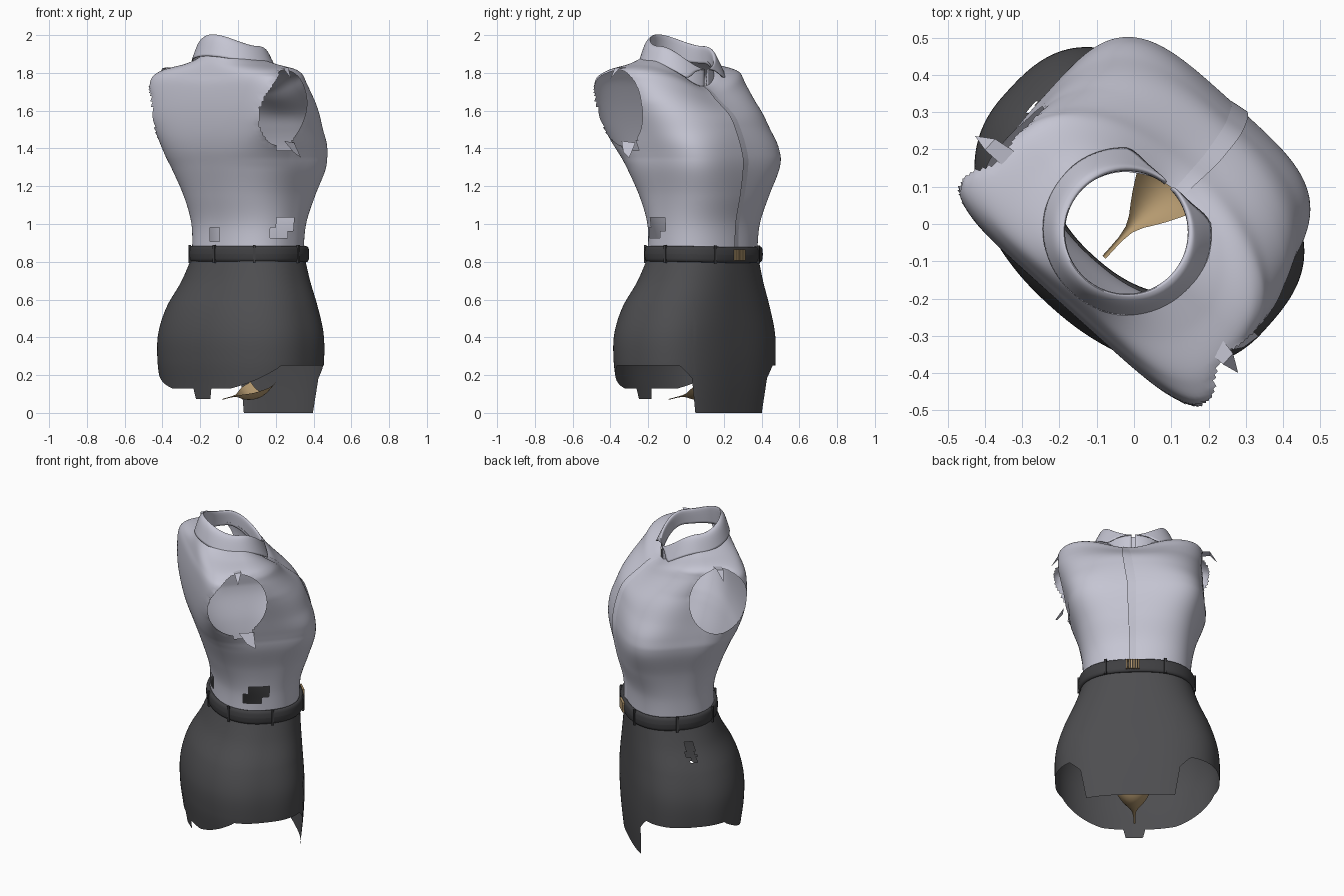
import bpy, bmesh, math
from mathutils import Matrix, Vector

if "Cube" in bpy.data.objects:
    bpy.data.objects.remove(bpy.data.objects["Cube"])

# Local frame while modelling: x = wearer's side, y = wearer's front. Turned at the end.
HEAD = math.radians(48)
C, S = math.cos(HEAD), math.sin(HEAD)
TURN = Matrix(((S, C, 0, 0), (-C, S, 0, 0), (0, 0, 1, 0), (0, 0, 0, 1)))


def material(name, rgb):
    m = bpy.data.materials.new(name)
    m.diffuse_color = (*rgb, 1)
    m.use_nodes = True
    m.node_tree.nodes["Principled BSDF"].inputs["Base Color"].default_value = m.diffuse_color
    return m


SHIRT = material("pale_grey_cloth", (0.56, 0.56, 0.65))
SKIRT = material("charcoal_cloth", (0.075, 0.075, 0.08))
BELT = material("dark_leather", (0.05, 0.05, 0.054))
TAN = material("tan", (0.46, 0.32, 0.16))


def clamp(t):
    return max(0.0, min(1.0, t))


def sample(rows, t):
    """Smooth interpolation through a list of parameter rows, t in 0..1."""
    n = len(rows) - 1
    i = min(int(t * n), n - 1)
    u = t * n - i
    p0, p1, p2, p3 = (rows[min(max(k, 0), n)] for k in (i - 1, i, i + 1, i + 2))
    return [0.5 * (2 * b + (c - a) * u + (2 * a - 5 * b + 4 * c - d) * u * u
                   + (3 * b - a - 3 * c + d) * u ** 3)
            for a, b, c, d in zip(p0, p1, p2, p3)]


def section(a, row, grow=0.0):
    """Point at angle a (0 = front) of a squarish oval.
    row: z back, z side, z front, back, front, half width, squareness front, back"""
    zb, zs, zf, b, f, w, nf, nb = row
    ca, sa = math.cos(a), math.sin(a)
    n = nf if ca > 0 else nb
    d = (f - b) / 2
    r = (abs(ca / d) ** n + abs(sa / w) ** n) ** (-1 / n) + grow
    z = zs * sa * sa + (zf if ca > 0 else zb) * ca * ca
    return Vector((r * sa, (f + b) / 2 + r * ca, z))


def finish(bm, name, mat, angle=40, shift=(0, 0, 0)):
    bmesh.ops.recalc_face_normals(bm, faces=bm.faces)
    bm.transform(TURN @ Matrix.Translation(shift))
    me = bpy.data.meshes.new(name)
    bm.to_mesh(me)
    bm.free()
    me.materials.append(mat)
    ob = bpy.data.objects.new(name, me)
    bpy.context.collection.objects.link(ob)
    bpy.ops.object.select_all(action='DESELECT')
    ob.select_set(True)
    bpy.context.view_layer.objects.active = ob
    bpy.ops.object.shade_smooth_by_angle(angle=math.radians(angle))
    return ob


def grid(fn, nu, nv, closed):
    """Surface fn(u, v), u and v in 0..1."""
    bm = bmesh.new()
    cols = nu if closed else nu + 1
    vs = [[bm.verts.new(fn(i / nu, j / nv)) for i in range(cols)] for j in range(nv + 1)]
    for j in range(nv):
        for i in range(nu):
            k = (i + 1) % cols
            bm.faces.new((vs[j][i], vs[j][k], vs[j + 1][k], vs[j + 1][i]))
    return bm


def cut(bm, rule):
    dead = [f for f in bm.faces if rule(*f.calc_center_median())]
    bmesh.ops.delete(bm, geom=dead, context='FACES')


# Shirt body
shirt_rows = [
    (0.85, 0.85, 0.85, -0.145, 0.350, 0.305, 2.3, 2.4),
    (1.00, 1.00, 1.00, -0.145, 0.355, 0.312, 2.5, 2.4),
    (1.15, 1.15, 1.15, -0.185, 0.392, 0.338, 3.0, 2.6),
    (1.30, 1.30, 1.30, -0.235, 0.418, 0.382, 3.8, 3.0),
    (1.40, 1.40, 1.40, -0.268, 0.412, 0.393, 3.8, 3.6),
    (1.50, 1.50, 1.50, -0.285, 0.385, 0.400, 3.0, 4.6),
    (1.62, 1.62, 1.58, -0.290, 0.345, 0.410, 2.4, 6.0),
    (1.73, 1.75, 1.66, -0.283, 0.250, 0.415, 2.1, 6.0),
    (1.79, 1.815, 1.70, -0.268, 0.205, 0.390, 2.1, 4.0),
    (1.85, 1.845, 1.72, -0.250, 0.170, 0.280, 2.0, 2.4),
    (1.90, 1.87, 1.73, -0.225, 0.140, 0.185, 2.0, 2.0)]


def shirt(a, v, grow=0.0):
    p = section(a, sample(shirt_rows, v), grow)
    # shoulder blades flare wider than the chest, the waist leans to one side
    high = clamp((p.z - 1.3) / 0.25) * clamp((1.88 - p.z) / 0.1)
    p.x *= 1 + 0.13 * high * clamp(-p.y / 0.25)
    p.x += 0.042 * clamp((p.z - 1.35) / 0.3) * clamp((1.98 - p.z) / 0.2) - 0.02 * clamp((1.9 - p.z) / 0.1)
    return p


bm = grid(lambda u, v: shirt(u * math.tau, v), 180, 90, True)
AF, AZ, RF, RZ = -0.10, 1.615, 0.17, 0.2  # armhole centre and radii


def arm(f, z):
    return math.hypot((f - AF) / RF, (z - AZ) / RZ)


cut(bm, lambda s, f, z: abs(s) > 0.25 and arm(f, z) < 1)
for v in bm.verts:  # round off the armhole edge
    if v.is_boundary and 1.3 < v.co.z < 1.85 and abs(v.co.x) > 0.25:
        k = arm(v.co.y, v.co.z)
        v.co.y = AF + (v.co.y - AF) / k
        v.co.z = AZ + (v.co.z - AZ) / k
# torn openings at the side and back of the waist, and below one armhole
cut(bm, lambda s, f, z: s > 0.2 and (-0.03 < f < 0.07 and 0.93 < z < 0.99
                                     or 0.0 < f < 0.12 and 0.97 < z < 1.04))
cut(bm, lambda s, f, z: f < -0.1 and -0.07 < s < 0.0 and 0.90 < z < 0.98)
cut(bm, lambda s, f, z: s > 0.25 and -0.11 < f < 0.0 and 1.39 < z < 1.50)
finish(bm, "shirt_body", SHIRT)

# Button placket
bm = grid(lambda u, v: shirt(-0.02 + 0.15 * u, 0.01 + 0.97 * v, 0.001 + 0.008 * u),
          4, 60, False)
finish(bm, "shirt_placket", SHIRT)

# Collar: inner stand, fold and outer leaf, open at the front
collar_rows = [
    (1.88, 1.85, 1.715, -0.205, 0.135, 0.170, 2, 2),
    (1.99, 1.93, 1.80, -0.195, 0.135, 0.165, 2, 2),
    (2.00, 1.94, 1.82, -0.205, 0.145, 0.178, 2, 2),
    (1.97, 1.92, 1.79, -0.225, 0.160, 0.198, 2, 2),
    (1.89, 1.85, 1.715, -0.250, 0.195, 0.230, 2, 2)]


def collar(u, v):
    gap = 0.06 + 0.68 * max(0, v - 0.5) * 2
    return section(gap + u * (math.tau - 2 * gap), sample(collar_rows, v))


ob = finish(grid(collar, 72, 20, False), "collar", SHIRT)
sol = ob.modifiers.new("thickness", 'SOLIDIFY')
sol.thickness = 0.006

# Scraps of sleeve left at the armholes
bm = bmesh.new()


def scrap(*pts):
    bm.faces.new([bm.verts.new(p) for p in pts])


scrap((0.41, -0.09, 1.44), (0.40, 0.00, 1.43), (0.45, 0.0, 1.35), (0.44, -0.05, 1.38))
for sd in (-1, 1):
    scrap((sd * 0.37, -0.12, 1.82), (sd * 0.37, -0.07, 1.825),
          (sd * 0.43, -0.08, 1.83), (sd * 0.43, -0.12, 1.825))
    scrap((sd * 0.43, -0.12, 1.825), (sd * 0.43, -0.08, 1.83), (sd * 0.475, -0.11, 1.77))
finish(bm, "sleeve_scraps", SHIRT)

# Skirt with an uneven hem
skirt_rows = [(0, 0, 0, -0.285, 0.325, 0.435, 2.9, 2.2),
              (0.14, 0.14, 0.14, -0.305, 0.338, 0.455, 2.9, 2.2),
              (0.28, 0.28, 0.28, -0.322, 0.345, 0.470, 2.9, 2.2),
              (0.42, 0.42, 0.42, -0.320, 0.345, 0.465, 2.9, 2.2),
              (0.56, 0.56, 0.56, -0.283, 0.342, 0.425, 2.7, 2.2),
              (0.70, 0.70, 0.70, -0.208, 0.340, 0.360, 2.5, 2.2),
              (0.84, 0.84, 0.84, -0.155, 0.340, 0.310, 2.3, 2.2)]


def hem(a):
    p = section(a, skirt_rows[1])
    s, f = abs(p.x - 0.03), p.y
    if f > 0:
        return 0.0 if s < 0.27 else min(0.25, 0.17 + (s - 0.27) * 1.2)
    if f > -0.13:
        return 0.25
    if s < 0.06:
        return 0.08
    return max(0.13, 0.24 + (f + 0.13) * 0.75)


def skirt(u, v):
    a = u * math.tau
    h = hem(a)
    z = h + (0.84 - h) * v
    return section(a, sample(skirt_rows, z / 0.84))


LEAN = (-0.02, 0.01, 0)
bm = grid(skirt, 180, 60, True)
cut(bm, lambda s, f, z: s < -0.2 and (0.65 < z < 0.73 and 0.03 < f < 0.08
                                      or 0.62 < z < 0.66 and 0.02 < f < 0.055))
finish(bm, "skirt", SKIRT, shift=LEAN)

# Belt: rounded band around the waist
belt_row = (0.842, 0.842, 0.836, -0.162, 0.347, 0.318, 2.4, 2.2)


def belt(u, v):
    t = v * math.tau
    p = section(u * math.tau, belt_row, 0.016 * math.cos(t))
    p.z += 0.042 * math.copysign(abs(math.sin(t)) ** 0.6, math.sin(t))
    return p


finish(grid(belt, 120, 16, True), "belt", BELT, 60, LEAN)


def strap(bm, a, half, thick, height, grow):
    """Small box standing on the belt at angle a."""
    p = section(a, belt_row, grow)
    q = section(a + 0.02, belt_row, grow) - section(a - 0.02, belt_row, grow)
    m = Matrix.Translation(p) @ Matrix.Rotation(math.atan2(q.y, q.x), 4, 'Z') \
        @ Matrix.Diagonal((half * 2, thick, height, 1))
    bmesh.ops.create_cube(bm, size=1, matrix=m)


# Belt loops
bm = bmesh.new()
for deg in (35, 85, 132, 180, 230, 275, 325):
    strap(bm, math.radians(deg), 0.007, 0.012, 0.096, 0.014)
finish(bm, "belt_loops", BELT, 30, LEAN)

# Buckle: a row of wrapped tan bars
bm = bmesh.new()
for i in range(6):
    strap(bm, 0.05 + (i - 2.5) * 0.05, 0.005, 0.016, 0.06, 0.017)
finish(bm, "buckle", TAN, 30, LEAN)

# Small lining patch hanging between the hems
lining = [(-0.12, 0.006, 0.07), (-0.02, 0.012, 0.085), (0.06, 0.06, 0.07), (0.14, 0.10, 0.075),
          (0.20, 0.09, 0.11)]


def patch(u, v):
    f, w, z = sample(lining, v)
    k = u * 2 - 1
    return Vector((k * w, f, z + 0.06 * k * k * w / 0.1))


finish(grid(patch, 10, 12, False), "lining_patch", TAN)
